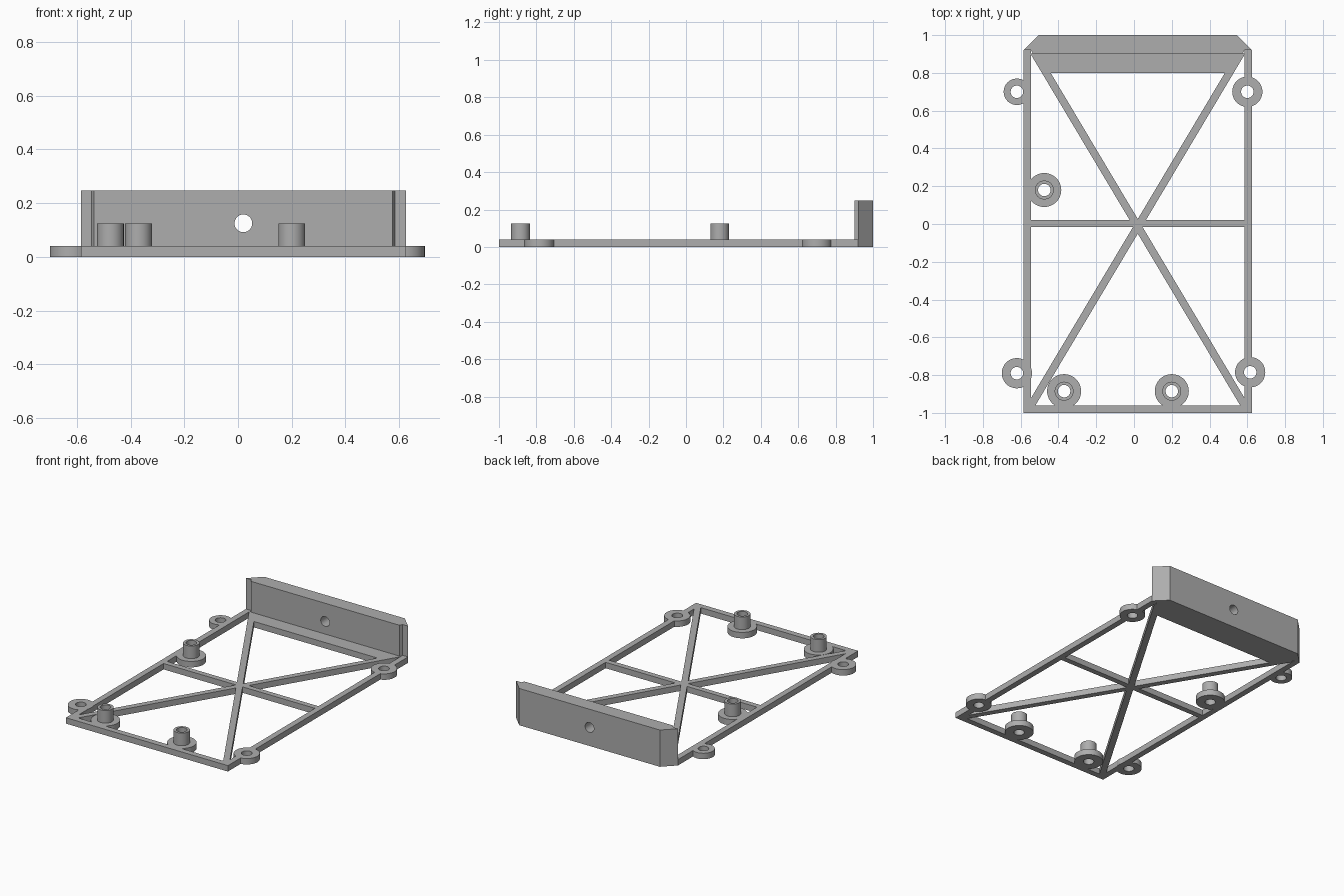
import bpy, bmesh, math
from mathutils import Matrix, Vector

if "Cube" in bpy.data.objects:
    bpy.data.objects.remove(bpy.data.objects["Cube"], do_unlink=True)

grey = bpy.data.materials.new("plain grey")
grey.use_nodes = True
colour = (0.42, 0.42, 0.42, 1)
grey.diffuse_color = colour
grey.node_tree.nodes["Principled BSDF"].inputs["Base Color"].default_value = colour

CX = 0.02       # centre line of the frame
LEFT, RIGHT = CX - 0.605, CX + 0.605
RAIL = 0.04     # rail width and plate thickness
HOLE = 0.033
SIDES = 48


def finish(name, bm):
    bmesh.ops.recalc_face_normals(bm, faces=bm.faces)
    mesh = bpy.data.meshes.new(name)
    bm.to_mesh(mesh)
    bm.free()
    mesh.materials.append(grey)
    obj = bpy.data.objects.new(name, mesh)
    bpy.context.collection.objects.link(obj)
    return obj


def prism(name, outline, height):
    bm = bmesh.new()
    face = bm.faces.new([bm.verts.new((x, y, 0)) for x, y in outline])
    top = bmesh.ops.extrude_face_region(bm, geom=[face])["geom"]
    verts = [v for v in top if isinstance(v, bmesh.types.BMVert)]
    bmesh.ops.translate(bm, verts=verts, vec=(0, 0, height))
    return finish(name, bm)


def box(name, x0, x1, y0, y1):
    return prism(name, [(x0, y0), (x1, y0), (x1, y1), (x0, y1)], RAIL)


def bar(name, start, end):
    a, b = Vector(start), Vector(end)
    side = (b - a).normalized().orthogonal() * RAIL / 2
    return prism(name, [a + side, b + side, b - side, a - side], RAIL)


def lathe(name, x, y, profile):
    # Closed radius/height profile spun around a vertical axis
    bm = bmesh.new()
    rings = []
    for r, z in profile:
        rings.append([bm.verts.new((x + r * math.cos(math.tau * i / SIDES),
                                    y + r * math.sin(math.tau * i / SIDES), z))
                      for i in range(SIDES)])
    for k, ring in enumerate(rings):
        after = rings[(k + 1) % len(rings)]
        for i in range(SIDES):
            j = (i + 1) % SIDES
            bm.faces.new((ring[i], ring[j], after[j], after[i]))
    obj = finish(name, bm)
    bpy.ops.object.select_all(action="DESELECT")
    obj.select_set(True)
    bpy.context.view_layer.objects.active = obj
    bpy.ops.object.shade_smooth_by_angle(angle=math.radians(30))
    return obj


def drill(obj, place):
    bm = bmesh.new()
    bmesh.ops.create_cone(bm, cap_ends=True, segments=SIDES, radius1=HOLE,
                          radius2=HOLE, depth=0.5, matrix=place)
    cutter = finish("hole_cutter", bm)
    cutter.hide_render = True
    cutter.hide_set(True)
    mod = obj.modifiers.new("hole", "BOOLEAN")
    mod.operation = "DIFFERENCE"
    mod.solver = "EXACT"
    mod.object = cutter
    bpy.context.view_layer.objects.active = obj
    obj.select_set(True)
    bpy.ops.object.modifier_apply(modifier=mod.name)
    bpy.data.objects.remove(cutter, do_unlink=True)


# Outer frame and cross bar
right_rail = box("right_rail", LEFT, LEFT + RAIL, -1, 0.92)
left_rail = box("left_rail", RIGHT - RAIL, RIGHT, -1, 0.92)
box("front_rail", LEFT + RAIL, RIGHT - RAIL, -1, -0.96)
box("cross_bar", LEFT + RAIL, RIGHT - RAIL, -0.015, 0.022)

# Diagonal braces
for name, s in (("left_diagonal", 1), ("right_diagonal", -1)):
    bar(name, (CX - s * 0.565, -0.96), (CX + s * 0.55, 0.91))

# Shelf in front of the back wall
prism("back_shelf", [(CX - 0.47, 0.8), (CX + 0.47, 0.8),
                     (CX + 0.54, 0.91), (CX - 0.54, 0.91)], RAIL)

# Back wall with clipped corners and a central hole
half = [(0.555, 0.9), (0.565, 0.92), (0.605, 0.92), (0.525, 1)]
outline = [(CX + x, y) for x, y in half] + [(CX - x, y) for x, y in reversed(half)]
wall = prism("back_wall", outline, 0.248)
drill(wall, Matrix.Translation((CX, 0.95, 0.125)) @ Matrix.Rotation(math.pi / 2, 4, "X"))

# Mounting tabs along the sides
tabs = [("back_right_tab", -0.62, 0.7, 0.07, right_rail),
        ("front_right_tab", -0.62, -0.79, 0.08, right_rail),
        ("back_left_tab", 0.6, 0.7, 0.08, left_rail),
        ("front_left_tab", 0.615, -0.785, 0.08, left_rail)]
for name, x, y, r, rail in tabs:
    lathe(name, x, y, [(HOLE, 0), (r, 0), (r, RAIL), (HOLE, RAIL)])
    drill(rail, Matrix.Translation((x, y, 0)))

# Hollow standoffs on round bases
for name, x, y in (("side_standoff", -0.475, 0.18),
                   ("front_right_standoff", -0.37, -0.885),
                   ("front_left_standoff", 0.2, -0.885)):
    lathe(name, x, y, [(HOLE, 0), (0.09, 0), (0.09, RAIL), (0.05, RAIL),
                       (0.05, 0.125), (HOLE, 0.125)])
